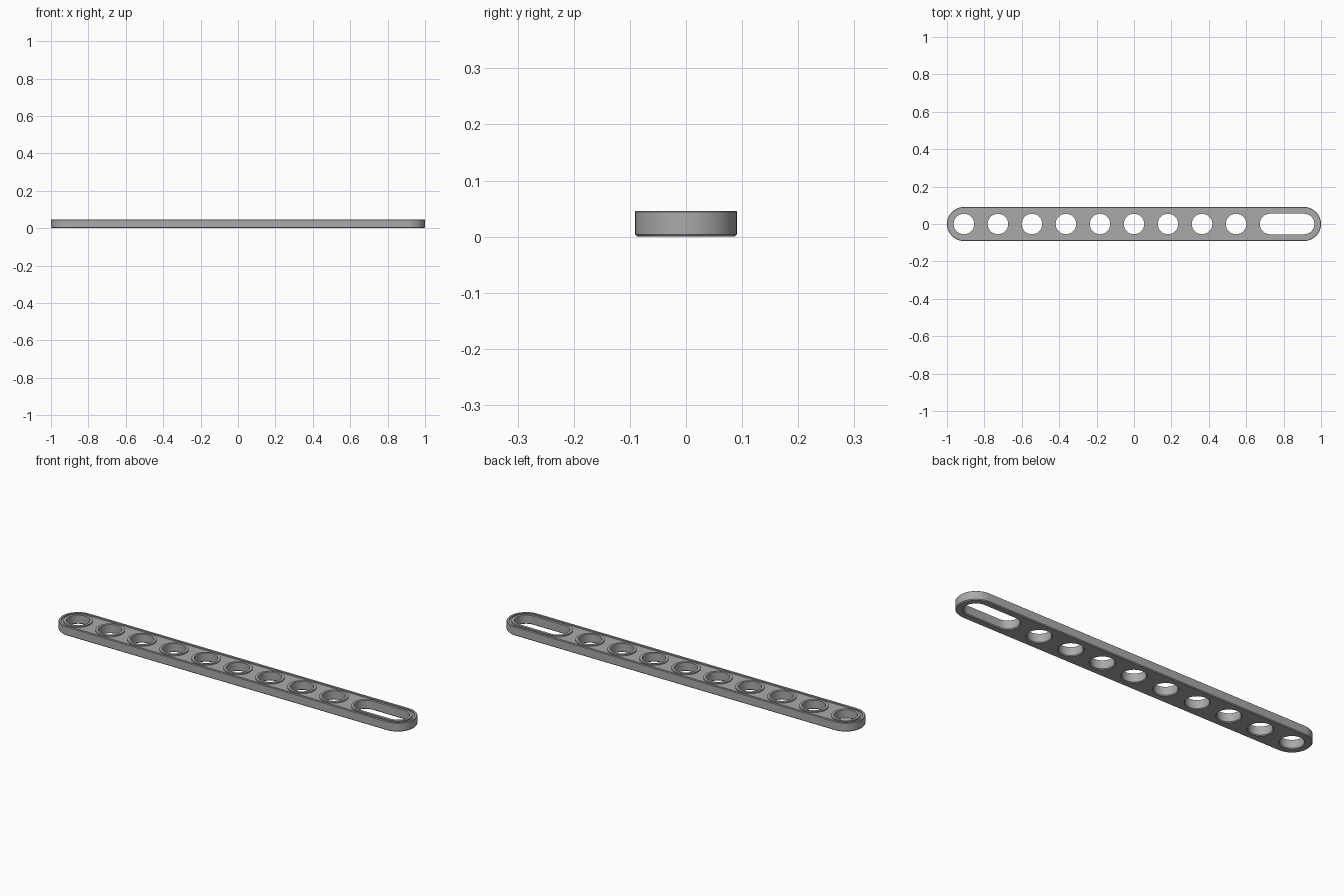
import bpy, bmesh, math

if "Cube" in bpy.data.objects:
    bpy.data.objects.remove(bpy.data.objects["Cube"], do_unlink=True)

PITCH = 2 / 11
OUTER = PITCH / 2          # half width of the beam
HOLE = 0.055               # hole radius
COLLAR = 0.068             # raised ring around each hole
RIM = 0.079                # inside of the raised border
TOP = 0.046
FLOOR = 0.040              # recessed top surface
CH = 0.004                 # edge chamfer
SEG = 24                   # segments per half circle

mat = bpy.data.materials.new("light_grey")
mat.use_nodes = True
grey = (0.40, 0.40, 0.40, 1)
mat.diffuse_color = grey
bsdf = next(n for n in mat.node_tree.nodes if n.type == 'BSDF_PRINCIPLED')
bsdf.inputs["Base Color"].default_value = grey
bsdf.inputs["Roughness"].default_value = 0.5

bm = bmesh.new()


def stadium(x0, x1, r, z):
    """Closed loop of vertices: a circle, or a slot outline when x0 < x1."""
    verts = []
    for cx, start in ((x1, -math.pi / 2), (x0, math.pi / 2)):
        # a plain circle shares its half-way points
        steps = SEG if x0 == x1 else SEG + 1
        for i in range(steps):
            a = start + math.pi * i / SEG
            verts.append(bm.verts.new((cx + r * math.cos(a), r * math.sin(a), z)))
    return verts


def wall(x0, x1, profile):
    """Sweep a (radius, height) profile round the outline; return end loops."""
    loops = [stadium(x0, x1, r, z) for r, z in profile]
    n = len(loops[0])
    for a, b in zip(loops, loops[1:]):
        for i in range(n):
            j = (i + 1) % n
            bm.faces.new((a[i], a[j], b[j], b[i]))
    return loops[0], loops[-1]


def loop_edges(loop):
    return [bm.edges.get((loop[i - 1], loop[i])) for i in range(len(loop))]


# Outer side, chamfers and raised border
ends = [wall(-5 * PITCH, 5 * PITCH, [
    (OUTER - CH, 0), (OUTER, CH), (OUTER, TOP - CH / 2),
    (OUTER - CH / 2, TOP), (RIM, TOP), (RIM, FLOOR)])]

# Round holes and the long slot, each with a raised collar
openings = [((i - 5) * PITCH,) * 2 for i in range(9)]
openings.append((4 * PITCH, 5 * PITCH))
for x0, x1 in openings:
    ends.append(wall(x0, x1, [
        (HOLE + CH, 0), (HOLE, CH), (HOLE, TOP), (COLLAR, TOP), (COLLAR, FLOOR)]))

# Underside and recessed top surface
for side, z in ((0, -1), (1, 1)):
    edges = [e for pair in ends for e in loop_edges(pair[side])]
    bmesh.ops.triangle_fill(bm, edges=edges, use_beauty=True,
                            use_dissolve=False, normal=(0, 0, z))

bmesh.ops.recalc_face_normals(bm, faces=bm.faces[:])
mesh = bpy.data.meshes.new("perforated_beam")
bm.to_mesh(mesh)
bm.free()
mesh.materials.append(mat)

beam = bpy.data.objects.new("perforated_beam", mesh)
bpy.context.collection.objects.link(beam)
bpy.ops.object.select_all(action='DESELECT')
beam.select_set(True)
bpy.context.view_layer.objects.active = beam
bpy.ops.object.shade_smooth_by_angle(angle=math.radians(30))
